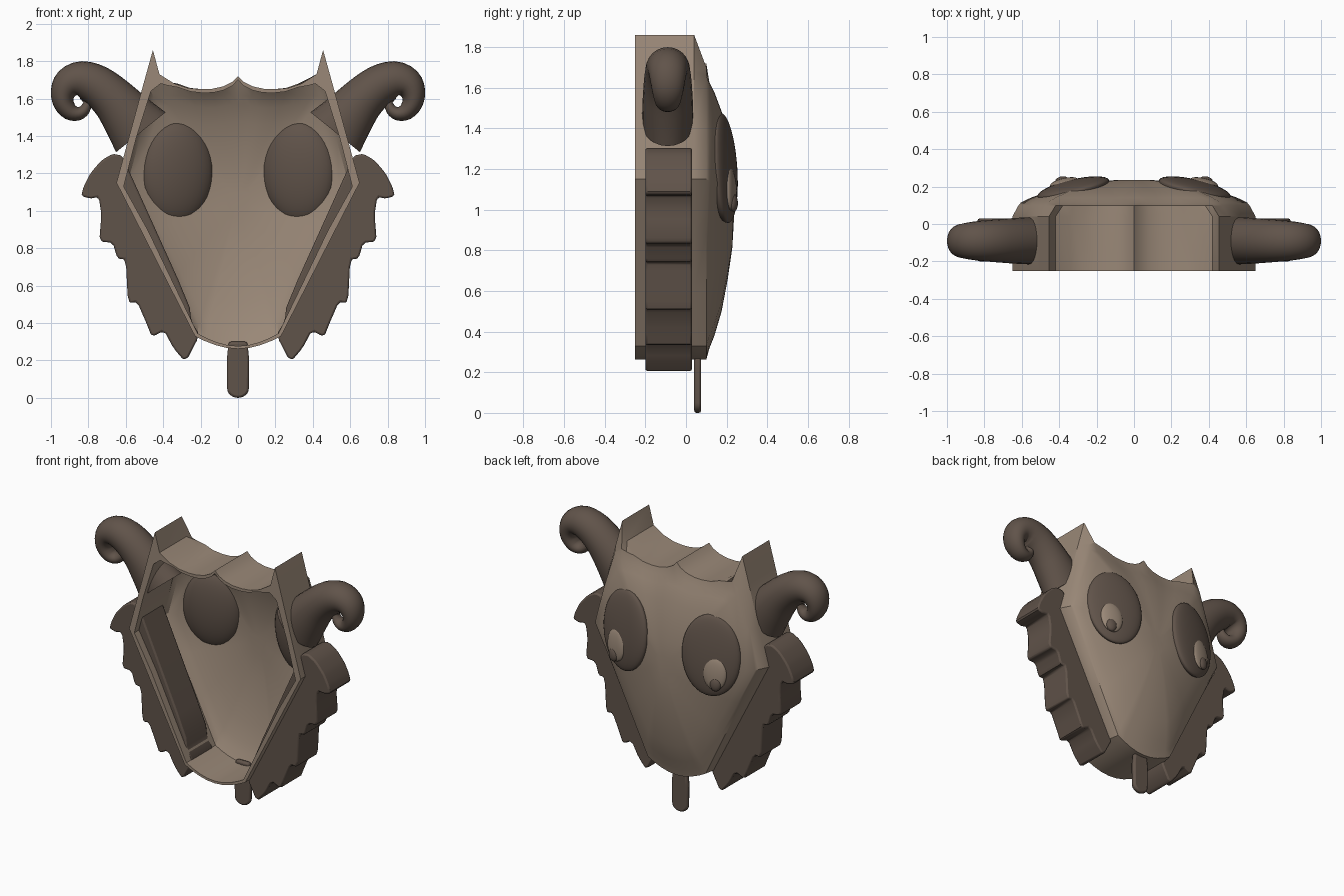
import bpy, bmesh, math
from mathutils import Matrix, Vector

if "Cube" in bpy.data.objects:
    bpy.data.objects.remove(bpy.data.objects["Cube"])


def material(name, rgb):
    m = bpy.data.materials.new(name)
    m.diffuse_color = (*rgb, 1)
    m.use_nodes = True
    m.node_tree.nodes["Principled BSDF"].inputs["Base Color"].default_value = m.diffuse_color
    return m


TAN = material("tan", (0.32, 0.245, 0.185))
BROWN = material("dark brown", (0.118, 0.087, 0.068))


def finish(bm, name, mat, angle=32, bevel=0):
    bmesh.ops.recalc_face_normals(bm, faces=bm.faces)
    me = bpy.data.meshes.new(name)
    bm.to_mesh(me)
    bm.free()
    ob = bpy.data.objects.new(name, me)
    bpy.context.collection.objects.link(ob)
    me.materials.append(mat)
    if bevel:
        b = ob.modifiers.new("bevel", 'BEVEL')
        b.width, b.segments, b.limit_method = bevel, 2, 'ANGLE'
        b.angle_limit = math.radians(50)
    bpy.ops.object.select_all(action='DESELECT')
    ob.select_set(True)
    bpy.context.view_layer.objects.active = ob
    bpy.ops.object.shade_smooth_by_angle(angle=math.radians(angle))
    return ob


def loft(rings):
    """Skin a list of equal-length point rings and cap both ends."""
    bm = bmesh.new()
    vs = [[bm.verts.new(p) for p in r] for r in rings]
    n = len(vs[0])
    for a, b in zip(vs, vs[1:]):
        for i in range(n):
            j = (i + 1) % n
            bm.faces.new((a[i], a[j], b[j], b[i]))
    bm.faces.new(vs[0])
    bm.faces.new(vs[-1])
    return bm


def mirrored(half):
    return half + [(-x, z) for x, z in half[-2:0:-1]]


# Mask shell: spiked outline, domed face, hollow back
outline = [(0, 1.72), (0.03, 1.69), (0.08, 1.665), (0.14, 1.652), (0.2, 1.65), (0.27, 1.657),
           (0.34, 1.68), (0.42, 1.73), (0.455, 1.86), (0.505, 1.68), (0.58, 1.405), (0.65, 1.15),
           (0.51, 0.877), (0.37, 0.603), (0.23, 0.33), (0.18, 0.305), (0.12, 0.282), (0.06, 0.267), (0, 0.262)]
flat = list(outline)
flat[7:10] = [(0.40, 1.69), (0.44, 1.70), (0.495, 1.66)]      # same without the spikes
CZ = 1.05
dome = [(0.93, 0.115), (0.85, 0.14), (0.7, 0.175), (0.5, 0.205), (0.3, 0.228), (0.12, 0.236)]


def ring(half, y):
    return [(x, y, z) for x, z in mirrored(half)]


def dome_ring(s, y):
    return ring([(x * s, CZ + (min(z, 1.67) - CZ) * s) for x, z in flat], y)


front_edge = [(x * 0.95, z) for x, z in flat]
inner = [(x * 0.94, z - 0.02 if z > CZ else z + 0.015) for x, z in flat]
rings = [dome_ring(s, y) for s, y in reversed(dome)]
rings += [ring(front_edge, 0.1), ring(outline, 0.04), ring(outline, -0.25),
          ring(inner, -0.25), ring(inner, 0.065)]
rings += [dome_ring(s * 0.98, y - 0.022) for s, y in dome]
finish(loft(rings), "mask_shell", TAN, 28)

# Horns: tapering oval sweep, (x, z, radius in plane, half depth)
horn_path = [(0.52, 1.42, 0.17, 0.125), (0.585, 1.50, 0.145, 0.125), (0.665, 1.595, 0.122, 0.12),
             (0.755, 1.67, 0.11, 0.113), (0.84, 1.70, 0.10, 0.105), (0.905, 1.68, 0.085, 0.095),
             (0.935, 1.63, 0.067, 0.085), (0.932, 1.575, 0.055, 0.075), (0.898, 1.53, 0.046, 0.062),
             (0.852, 1.52, 0.036, 0.05), (0.818, 1.543, 0.029, 0.038), (0.808, 1.58, 0.021, 0.027),
             (0.83, 1.603, 0.012, 0.015)]


def spline(pts, steps=3):
    """Catmull-Rom points through the path."""
    v = [Vector(p) for p in pts]
    v = [2 * v[0] - v[1]] + v + [2 * v[-1] - v[-2]]
    out = []
    for a, b, c, d in zip(v, v[1:], v[2:], v[3:]):
        for k in range(steps):
            t = k / steps
            out.append(0.5 * (2 * b + (c - a) * t + (2 * a - 5 * b + 4 * c - d) * t * t
                              + (3 * b - a - 3 * c + d) * t ** 3))
    return out + [v[-2]]


def horn(side):
    p = spline(horn_path)
    rs = []
    for i, q in enumerate(p):
        d = p[min(i + 1, len(p) - 1)] - p[max(i - 1, 0)]
        t = Vector((d[0], d[1])).normalized()
        r = []
        for k in range(24):
            a = math.tau * k / 24
            c, s = math.cos(a) * q[2], math.sin(a) * q[3]
            r.append((side * (q[0] - t.y * c), -0.09 + s, q[1] + t.x * c))
        rs.append(r)
    return loft(rs)


# Shaggy cheek fur: jagged profile with softened corners
fur = [(0.59, 1.23), (0.62, 1.295), (0.67, 1.305), (0.73, 1.27), (0.79, 1.2), (0.825, 1.13), (0.838, 1.08),
       (0.79, 1.065), (0.745, 1.075), (0.73, 0.98), (0.742, 0.835), (0.67, 0.83), (0.645, 0.745),
       (0.6, 0.74), (0.588, 0.505), (0.54, 0.515), (0.49, 0.40), (0.46, 0.325), (0.395, 0.36),
       (0.345, 0.265), (0.28, 0.19), (0.205, 0.335), (0.25, 0.41), (0.26, 0.5)]


def soften(pts, f=0.18):
    out = []
    for i, (x, z) in enumerate(pts):
        for qx, qz in (pts[i - 1], pts[(i + 1) % len(pts)]):
            out.append((x + (qx - x) * f, z + (qz - z) * f))
    return out


def slab(pts, y0, y1, side=1):
    return loft([[(side * x, y, z) for x, z in pts] for y in (y0, y1)])


# Eyes: tilted ovals, thicker behind so they show inside the mask
def oval(name, mat, frame, centre, radii, back=1):
    bm = bmesh.new()
    bmesh.ops.create_uvsphere(bm, u_segments=32, v_segments=20, radius=1)
    for v in bm.verts:
        x, y, z = v.co
        y *= back if y < 0 else 1
        v.co = frame @ Vector([c + r * q for c, r, q in zip(centre, radii, (x, y, z))])
    finish(bm, name, mat, 60)


for side, label in ((1, "right"), (-1, "left")):
    finish(horn(side), label + "_horn", BROWN, 60)
    finish(slab(soften(fur), -0.2, 0.03, side), label + "_cheek_fur", BROWN, 40, 0.01)
    frame = (Matrix.Translation((side * 0.325, 0.19, 1.205))
             @ Matrix.Rotation(math.radians(-13 * side), 4, 'Z')
             @ Matrix.Rotation(math.radians(4), 4, 'X'))
    oval(label + "_eye", BROWN, frame, (0, 0, 0), (0.197, 0.045, 0.271), 1.8)
    oval(label + "_iris", TAN, frame, (side * 0.04, 0.033, -0.105), (0.078, 0.024, 0.11))
    oval(label + "_pupil", BROWN, frame, (side * 0.05, 0.043, -0.172), (0.036, 0.022, 0.046))

# Chin tuft: rounded strip hanging below the chin
tuft = [(0.05, 0.3), (-0.05, 0.3), (-0.06, 0.2)]
tuft += [(-0.058 * math.cos(a), 0.05 - 0.05 * math.sin(a)) for a in [math.pi * k / 12 for k in range(13)]]
tuft += [(0.06, 0.2)]
finish(slab(tuft, 0.04, 0.075), "chin_tuft", BROWN, 40, 0.012)
